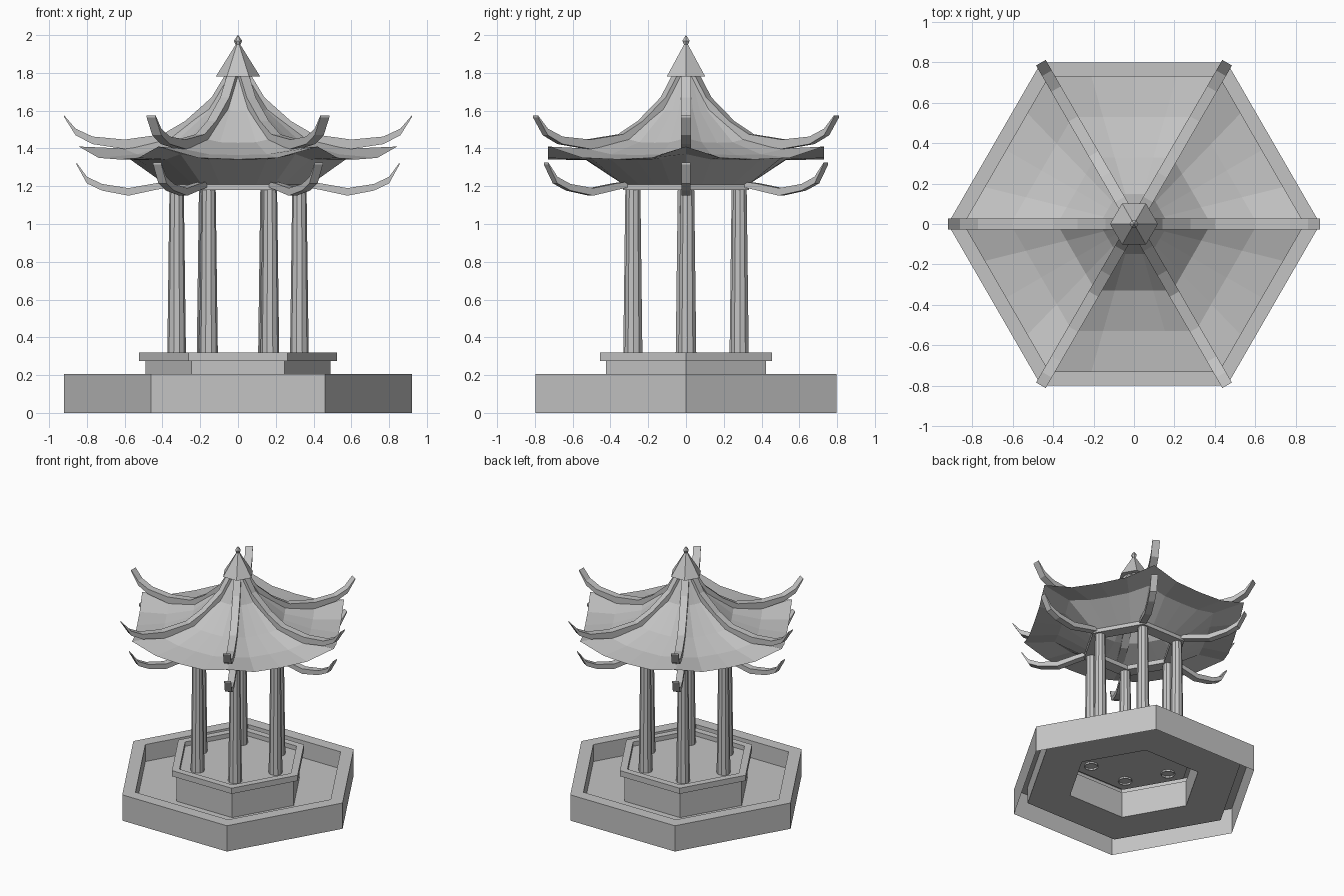
import bpy, bmesh, math
from mathutils import Vector, Matrix

cube = bpy.data.objects.get("Cube")
if cube:
    bpy.data.objects.remove(cube, do_unlink=True)

stone = bpy.data.materials.new("pale_grey_stone")
stone.use_nodes = True
colour = (0.55, 0.55, 0.55, 1)
stone.diffuse_color = colour
stone.node_tree.nodes["Principled BSDF"].inputs["Base Color"].default_value = colour


def finish(name, bm):
    """Turn a bmesh into a flat-shaded object."""
    bmesh.ops.remove_doubles(bm, verts=bm.verts[:], dist=0.0005)
    mesh = bpy.data.meshes.new(name)
    bm.to_mesh(mesh)
    bm.free()
    mesh.materials.append(stone)
    obj = bpy.data.objects.new(name, mesh)
    bpy.context.collection.objects.link(obj)
    return obj


def polar(r, turn, z):
    return Vector((r * math.cos(turn), r * math.sin(turn), z))


def lathe(name, profile, sides=6, spin=0.0, at=(0, 0), cap_end=False):
    """Revolve (radius, height) points, ordered so that faces point outward."""
    bm = bmesh.new()
    rows = [[bm.verts.new(polar(r, spin + math.tau * i / sides, z) + Vector((*at, 0)))
             for i in range(sides)] for r, z in profile]
    for low, high in zip(rows, rows[1:]):
        for i in range(sides):
            j = (i + 1) % sides
            bm.faces.new((low[i], low[j], high[j], high[i]))
    if cap_end:
        bm.faces.new(rows[-1])
    return finish(name, bm)


def hex_sheet(name, rows, flip=False):
    """Six sagging panels from rows of (corner radius, corner height, middle height)."""
    lift = (1, 0.12, 0, 0.12, 1)
    bm = bmesh.new()
    for k in range(6):
        a, b = k * math.pi / 3, (k + 1) * math.pi / 3
        grid = []
        for r, corner, middle in rows:
            p, q = polar(r, a, 0), polar(r, b, 0)
            grid.append([bm.verts.new(p.lerp(q, i / 4) + Vector((0, 0, middle + (corner - middle) * w)))
                         for i, w in enumerate(lift)])
        for inner, outer in zip(grid, grid[1:]):
            for i in range(4):
                quad = (inner[i], outer[i], outer[i + 1], inner[i + 1])
                bm.faces.new(quad[::-1] if flip else quad)
    return finish(name, bm)


def arm(name, path, width, turn):
    """Upswept bar from (radius, top height, depth) points, turned about the centre."""
    bm = bmesh.new()
    h = width / 2
    rings = [[bm.verts.new((r, y, z)) for y, z in
              ((-h, top - d), (h, top - d), (h, top), (-h, top))] for r, top, d in path]
    for a, b in zip(rings, rings[1:]):
        for i in range(4):
            j = (i + 1) % 4
            bm.faces.new((a[i], b[i], b[j], a[j]))
    bm.faces.new(rings[0])
    bm.faces.new(rings[-1][::-1])
    bmesh.ops.recalc_face_normals(bm, faces=bm.faces[:])
    bm.transform(Matrix.Rotation(turn, 4, "Z"))
    return finish(name, bm)


# Open-bottomed basin: outer wall, rim, inner wall and floor up to the pedestal
lathe("basin", [(0.92, 0), (0.92, 0.205), (0.815, 0.205), (0.815, 0.07), (0.49, 0.07)])

# Pedestal with a projecting lip and a sunken deck
lathe("pedestal", [(0.49, 0.07), (0.49, 0.275), (0.525, 0.275), (0.525, 0.32),
                   (0.465, 0.32), (0.465, 0.285)], cap_end=True)

# Tapered columns
for k in range(6):
    spot = polar(0.325, math.radians(60 * k + 1.3), 0)
    lathe(f"column_{k + 1}", [(0.05, 0.27), (0.038, 1.19)], sides=10, at=spot.xy)

# Ring beam above the columns
lathe("ring_beam", [(0.385, 1.18), (0.385, 1.215), (0.28, 1.215), (0.28, 1.18), (0.385, 1.18)])

# Roof skin and the soffit beneath it
eave = (0.843, 1.41, 1.342)
hex_sheet("roof", [(0.06, 1.79, 1.79), (0.17, 1.62, 1.6), (0.38, 1.455, 1.43),
                   (0.61, 1.4, 1.365), eave])
hex_sheet("soffit", [(0.385, 1.21, 1.21), (0.61, 1.37, 1.338), eave], flip=True)

# Hip ridges and lower brackets, both sweeping up at the tips
ridge = [(0.05, 1.82, 0.05), (0.14, 1.67, 0.06), (0.28, 1.545, 0.06), (0.4, 1.475, 0.05),
         (0.6, 1.447, 0.05), (0.77, 1.463, 0.04), (0.86, 1.505, 0.035), (0.92, 1.575, 0.01)]
bracket = [(0.36, 1.225, 0.03), (0.44, 1.215, 0.035), (0.58, 1.19, 0.04), (0.72, 1.212, 0.035),
           (0.8, 1.25, 0.035), (0.855, 1.325, 0.01)]
for k in range(6):
    arm(f"hip_ridge_{k + 1}", ridge, 0.055, k * math.pi / 3)
    arm(f"eave_bracket_{k + 1}", bracket, 0.05, k * math.pi / 3)

# Pointed cap and finial
lathe("roof_cap", [(0.05, 1.78), (0.118, 1.78), (0.012, 1.95)])
lathe("finial", [(0.004, 1.93), (0.022, 1.97), (0.001, 2.0)])
